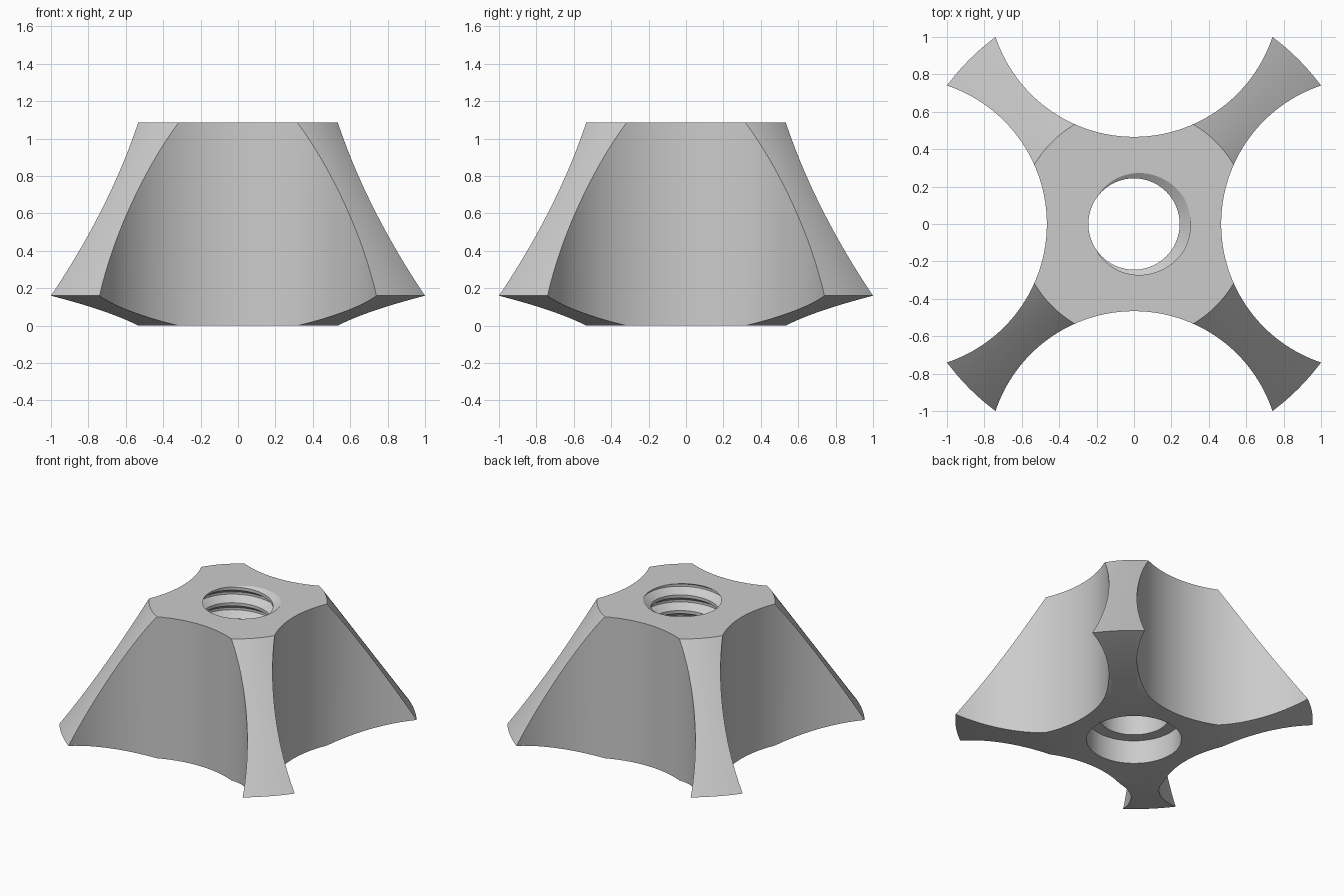
import bpy
import bmesh
from math import cos, sin, pi, radians

if "Cube" in bpy.data.objects:
    bpy.data.objects.remove(bpy.data.objects["Cube"], do_unlink=True)

HEIGHT = 1.087
PITCH = 0.12

grey = bpy.data.materials.new("plain grey")
grey.use_nodes = True
colour = (0.6, 0.6, 0.6, 1)
grey.diffuse_color = colour
grey.node_tree.nodes["Principled BSDF"].inputs["Base Color"].default_value = colour


def finish(bm, name):
    bmesh.ops.recalc_face_normals(bm, faces=bm.faces[:])
    mesh = bpy.data.meshes.new(name)
    bm.to_mesh(mesh)
    bm.free()
    mesh.materials.append(grey)
    obj = bpy.data.objects.new(name, mesh)
    bpy.context.collection.objects.link(obj)
    return obj


def lathe(name, profile, segs, centre=(0, 0)):
    """Closed solid turned about a vertical axis."""
    bm = bmesh.new()
    rings = []
    for r, z in profile:
        rings.append([bm.verts.new((centre[0] + r * cos(2 * pi * j / segs),
                                    centre[1] + r * sin(2 * pi * j / segs), z))
                      for j in range(segs)])
    for low, high in zip(rings, rings[1:]):
        for j in range(segs):
            k = (j + 1) % segs
            bm.faces.new((low[j], low[k], high[k], high[j]))
    bm.faces.new(rings[0])
    bm.faces.new(rings[-1])
    return finish(bm, name)


def thread_solid(name, segs=72, turns=8):
    """Screw shaped solid whose grid follows the helix."""
    section = [(0, 0.24), (0.15, 0.24), (0.5, 0.302), (0.65, 0.302)]
    n = len(section)
    rows = turns * n
    start = HEIGHT - 6.575 * PITCH
    bm = bmesh.new()
    grid = []
    for j in range(segs):
        a = 2 * pi * j / segs
        column = []
        for i in range(rows + (n if j == 0 else 0)):
            t, r = section[i % n]
            z = start + PITCH * (i // n + t + j / segs)
            column.append(bm.verts.new((r * cos(a), r * sin(a), z)))
        grid.append(column)
    for j in range(segs):
        last = j == segs - 1
        nxt, shift = (grid[0], n) if last else (grid[j + 1], 0)
        for i in range(rows - 1):
            bm.faces.new((grid[j][i], nxt[i + shift],
                          nxt[i + 1 + shift], grid[j][i + 1]))
    # close both ends with fans
    bottom = bm.verts.new((0, 0, start + PITCH / 2))
    top = bm.verts.new((0, 0, start + PITCH * (turns + 0.5)))
    for e in [e for e in bm.edges if e.is_boundary]:
        a, b = e.verts
        bm.faces.new((a, b, bottom if a.co.z < HEIGHT / 2 else top))
    return finish(bm, name)


# Double cone body
body = lathe("threaded_four_wing_body",
             [(0.62, 0), (1.244, 0.16), (0.62, HEIGHT)], 256)

# Scoops between the wings, stepped bore and thread
cutters = [lathe("scoop_cutter", [(0.78, -0.3), (0.78, 1.5)], 160, c)
           for c in ((1.246, 0), (-1.246, 0), (0, 1.246), (0, -1.246))]
cutters.append(lathe("bore_cutter", [(0.33, -0.3), (0.33, 0.18),
                                     (0.244, 0.18), (0.244, 1.5)], 96))
cutters.append(thread_solid("thread_cutter"))

bpy.ops.object.select_all(action='DESELECT')
bpy.context.view_layer.objects.active = body
body.select_set(True)
for cutter in cutters:
    cutter.hide_render = True
    mod = body.modifiers.new("cut", 'BOOLEAN')
    mod.operation = 'DIFFERENCE'
    mod.solver = 'EXACT'
    mod.object = cutter
    bpy.ops.object.modifier_apply(modifier=mod.name)
    bpy.data.objects.remove(cutter, do_unlink=True)

bpy.ops.object.shade_smooth_by_angle(angle=radians(25))
